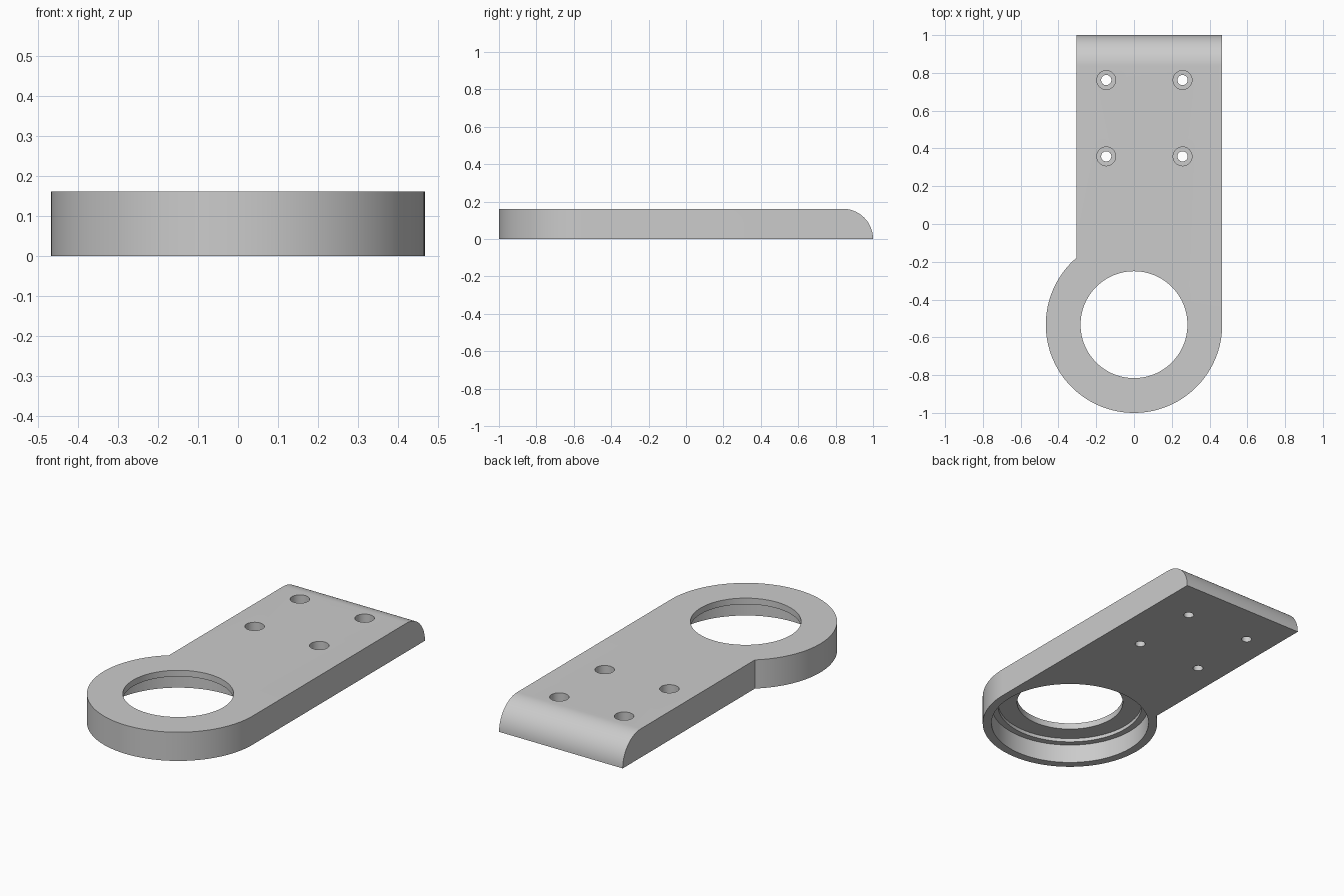
import bpy, bmesh, math
from mathutils import Vector

if "Cube" in bpy.data.objects:
    bpy.data.objects.remove(bpy.data.objects["Cube"])

T = 0.162                 # plate thickness
R = 0.467                 # outer radius of the ring end
CY = -1 + R               # ring centre along y
LEFT, RIGHT, BACK = -0.305, R, 1.0

grey = bpy.data.materials.new("grey")
grey.diffuse_color = (0.6, 0.6, 0.6, 1)
grey.use_nodes = True
grey.node_tree.nodes["Principled BSDF"].inputs["Base Color"].default_value = grey.diffuse_color


def prism(name, pts, direction):
    """Extrude a closed planar outline along a direction."""
    bm = bmesh.new()
    face = bm.faces.new([bm.verts.new(p) for p in pts])
    out = bmesh.ops.extrude_face_region(bm, geom=[face])
    verts = [g for g in out["geom"] if isinstance(g, bmesh.types.BMVert)]
    bmesh.ops.translate(bm, verts=verts, vec=Vector(direction))
    bmesh.ops.recalc_face_normals(bm, faces=bm.faces)
    me = bpy.data.meshes.new(name)
    bm.to_mesh(me)
    bm.free()
    me.materials.append(grey)
    ob = bpy.data.objects.new(name, me)
    bpy.context.collection.objects.link(ob)
    return ob


def cylinder(name, x, y, r, z0, z1, n):
    pts = [(x + r * math.cos(2 * math.pi * i / n),
            y + r * math.sin(2 * math.pi * i / n), z0) for i in range(n)]
    return prism(name, pts, (0, 0, z1 - z0))


def boolean(target, tool, operation):
    """Apply a boolean and remove the tool."""
    mod = target.modifiers.new("cut", 'BOOLEAN')
    mod.operation, mod.solver, mod.object = operation, 'EXACT', tool
    bpy.context.view_layer.objects.active = target
    bpy.ops.object.modifier_apply(modifier=mod.name)
    bpy.data.objects.remove(tool, do_unlink=True)


# Plan outline: arc around the ring end, straight sides to the back
a0 = math.acos(LEFT / R) - 2 * math.pi
a0, a1 = -2 * math.pi + math.acos(LEFT / R), 0.0
N = 80
outline = [(R * math.cos(a0 + (a1 - a0) * i / N),
            CY + R * math.sin(a0 + (a1 - a0) * i / N), -0.1) for i in range(N + 1)]
outline += [(RIGHT, BACK + 0.1, -0.1), (LEFT, BACK + 0.1, -0.1)]
plate = prism("mounting_plate", outline, (0, 0, 0.5))

# Side profile: flat plate with a quarter-round back end
side = [(-1, -1.3, 0)]
side += [(-1, BACK - T + T * math.cos(math.pi / 2 * i / 20),
          T * math.sin(math.pi / 2 * i / 20)) for i in range(21)]
side.append((-1, -1.3, T))
boolean(plate, prism("side_profile", side, (2, 0, 0)), 'INTERSECT')

# Ring end: bearing recess from below, narrower step, and through hole
for r, z0, z1 in ((0.42, -0.1, 0.107), (0.385, -0.1, 0.127), (0.283, -0.1, 0.3)):
    boolean(plate, cylinder("ring_cutter", 0, CY, r, z0, z1, 96), 'DIFFERENCE')

# Four counterbored screw holes
for x in (-0.147, 0.257):
    for y in (0.358, 0.762):
        boolean(plate, cylinder("head_cutter", x, y, 0.05, 0.08, 0.3, 32), 'DIFFERENCE')
        boolean(plate, cylinder("screw_cutter", x, y, 0.027, -0.1, 0.3, 32), 'DIFFERENCE')

# Smooth curved walls, sharp edges
bpy.ops.object.select_all(action='DESELECT')
plate.select_set(True)
bpy.context.view_layer.objects.active = plate
bpy.ops.object.shade_smooth_by_angle(angle=math.radians(30))
